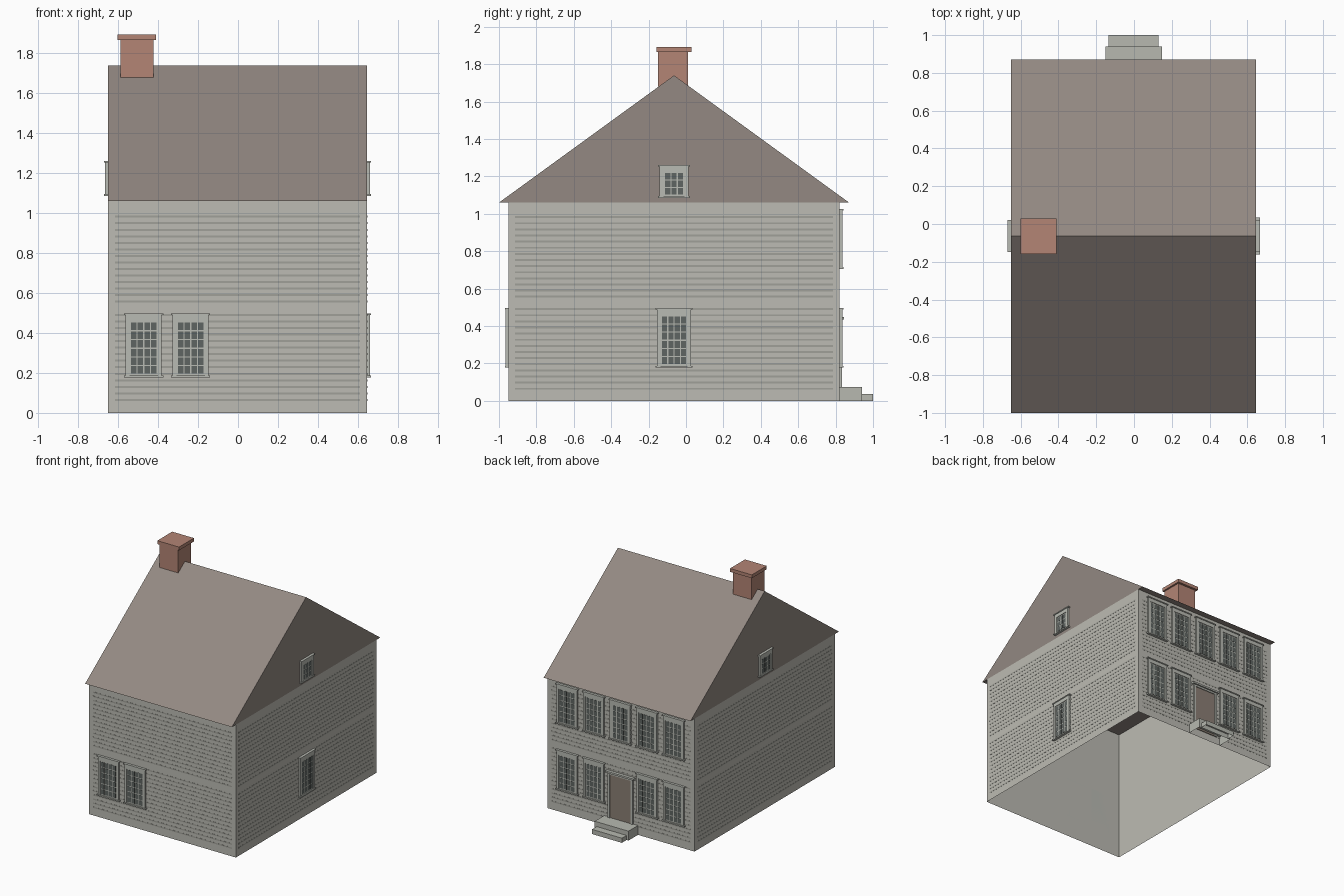
import bpy, bmesh, math
from mathutils import Matrix, Vector

cube = bpy.data.objects.get("Cube")
if cube:
    bpy.data.objects.remove(cube, do_unlink=True)


def material(name, rgb):
    lin = [((c / 255 + 0.055) / 1.055) ** 2.4 for c in rgb] + [1.0]
    m = bpy.data.materials.new(name)
    m.use_nodes = True
    m.diffuse_color = lin
    bsdf = m.node_tree.nodes["Principled BSDF"]
    bsdf.inputs["Base Color"].default_value = lin
    bsdf.inputs["Roughness"].default_value = 0.9
    return m


WALL = material("wall grey", (188, 187, 179))
GROOVE = material("siding shadow grey", (160, 160, 152))
TRIM = material("window trim grey", (185, 187, 179))
GLASS = material("dark glass", (95, 101, 98))
ROOF = material("roof brown grey", (147, 137, 130))
BRICK = material("chimney brick", (179, 133, 117))
DOOR = material("door brown", (139, 127, 117))
STONE = material("step stone", (183, 185, 176))

# House dimensions
CX, CY = -0.002, -0.064
HALF_X, HALF_Y = 0.648, 0.885
EAVE, RIDGE, ROOF_Y = 1.06, 1.74, 0.936

# Side frames: local x runs along the wall, local -y points outwards
SIDES = {"front": (0, HALF_Y, HALF_X), "left": (90, HALF_X, HALF_Y),
         "back": (180, HALF_Y, HALF_X), "right": (-90, HALF_X, HALF_Y)}


def side_matrix(side):
    angle, distance, _ = SIDES[side]
    return (Matrix.Translation((CX, CY, 0)) @ Matrix.Rotation(math.radians(angle), 4, "Z")
            @ Matrix.Translation((0, -distance, 0)))


def add_box(bm, low, high, slot=0):
    low, high = Vector(low), Vector(high)
    m = Matrix.Translation((low + high) / 2) @ Matrix.Diagonal((*(high - low), 1))
    for v in bmesh.ops.create_cube(bm, size=1, matrix=m)["verts"]:
        for f in v.link_faces:
            f.material_index = slot


def drop_faces(bm, rule):
    bm.normal_update()
    bmesh.ops.delete(bm, geom=[f for f in bm.faces if rule(f.normal)], context="FACES")


def finish(name, bm, mats, matrix=Matrix()):
    bm.transform(matrix)
    mesh = bpy.data.meshes.new(name)
    bm.normal_update()
    bm.to_mesh(mesh)
    bm.free()
    for m in mats:
        mesh.materials.append(m)
    obj = bpy.data.objects.new(name, mesh)
    bpy.context.collection.objects.link(obj)
    return obj


# Walls: a shell open at the bottom
bm = bmesh.new()
add_box(bm, (CX - HALF_X, CY - HALF_Y, 0), (CX + HALF_X, CY + HALF_Y, EAVE))
drop_faces(bm, lambda n: abs(n.z) > 0.5)
finish("walls", bm, [WALL])

# Roof: closed triangular prism
bm = bmesh.new()
ends = []
for x in (CX - HALF_X, CX + HALF_X):
    ends.append([bm.verts.new((x, y, z)) for y, z in
                 ((CY - ROOF_Y, EAVE), (CY + ROOF_Y, EAVE), (CY, RIDGE))])
for end in ends:
    bm.faces.new(end)
for i in range(3):
    j = (i + 1) % 3
    bm.faces.new((ends[0][i], ends[0][j], ends[1][j], ends[1][i]))
bmesh.ops.recalc_face_normals(bm, faces=bm.faces)
finish("roof", bm, [ROOF])

# Chimney with cap
bm = bmesh.new()
add_box(bm, (-0.588, -0.15, 1.68), (-0.424, 0.012, 1.868))
add_box(bm, (-0.602, -0.158, 1.866), (-0.41, 0.03, 1.893))
finish("chimney", bm, [BRICK])

# Siding lines in two bands on every side
for side, (_, _, half) in SIDES.items():
    bm = bmesh.new()
    for base in (0.065, 0.557):
        for i in range(14):
            z = base + i * 0.0327
            add_box(bm, (-half + 0.035, -0.001, z - 0.005), (half - 0.035, 0, z + 0.005))
    drop_faces(bm, lambda n: n.y > 0.5)
    finish(side + "_siding_lines", bm, [GROOVE], side_matrix(side))


def window(name, side, u, z, width=0.18, height=0.315, cols=4, rows=6, edge=0.0225):
    bm = bmesh.new()
    w, top = width / 2, z + height
    left, low, head = u - w + edge, z + 0.013, top - 0.04
    # Sash board, side stiles and header
    add_box(bm, (u - w, -0.01, z), (u + w, 0, top))
    for x in (u - w, u + w - edge + 0.004):
        add_box(bm, (x, -0.015, z), (x + edge - 0.004, 0, top))
    add_box(bm, (u - w, -0.015, head + 0.004), (u + w, 0, top))
    # Sill and head moulding
    lip = w + 0.008
    add_box(bm, (u - lip, -0.02, z - 0.003), (u + lip, 0, z + 0.007))
    add_box(bm, (u - lip, -0.02, top - 0.006), (u + lip, 0, top + 0.002))
    # Panes
    dx, dz = (width - 2 * edge) / cols, (head - low) / rows
    gap = 0.003
    for c in range(cols):
        for r in range(rows):
            x, y = left + c * dx, low + r * dz
            add_box(bm, (x + gap, -0.011, y + gap), (x + dx - gap, -0.009, y + dz - gap), 1)
    finish(name, bm, [TRIM, GLASS], side_matrix(side))


PITCH = 0.235
for i in (1, 2):
    window(f"front_window_{i}", "front", -PITCH * i, 0.18)
for i in range(-2, 3):
    window(f"back_upper_window_{i + 3}", "back", PITCH * i, 0.708)
    if i:
        window(f"back_lower_window_{i + 3}", "back", PITCH * i, 0.18)
window("left_lower_window", "left", 0, 0.18)
for side in ("left", "right"):
    window(side + "_attic_window", side, 0, 1.088, 0.155, 0.172, 3, 3, 0.026)

# Back door with surround and hood
bm = bmesh.new()
for x in (-0.11, 0.092):
    add_box(bm, (x, -0.012, 0.06), (x + 0.018, 0, 0.435))
add_box(bm, (-0.11, -0.012, 0.42), (0.11, 0, 0.435))
add_box(bm, (-0.125, -0.024, 0.434), (0.125, 0, 0.448))
add_box(bm, (-0.092, -0.006, 0.06), (0.092, 0, 0.42), 1)
finish("back_door", bm, [TRIM, DOOR], side_matrix("back"))

# Back steps, open underneath
bm = bmesh.new()
add_box(bm, (-0.149, -0.12, 0), (0.149, 0, 0.075))
add_box(bm, (-0.132, -0.179, 0), (0.132, -0.12, 0.037))
drop_faces(bm, lambda n: n.z < -0.5)
finish("back_steps", bm, [STONE], side_matrix("back"))
